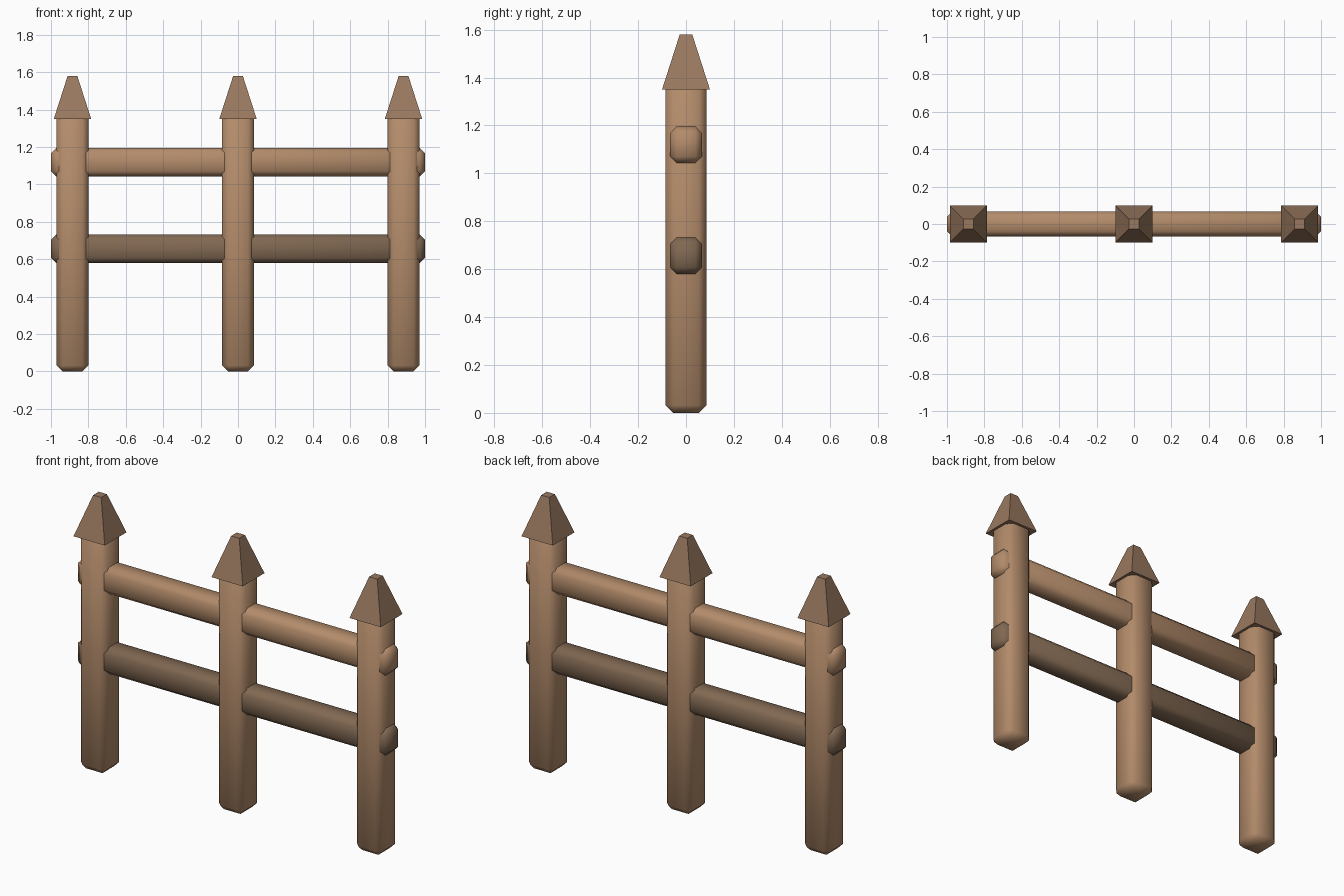
import bpy
import math

if "Cube" in bpy.data.objects:
    bpy.data.objects.remove(bpy.data.objects["Cube"])


def material(name, rgb):
    m = bpy.data.materials.new(name)
    m.diffuse_color = (*rgb, 1)
    m.use_nodes = True
    m.node_tree.nodes["Principled BSDF"].inputs["Base Color"].default_value = m.diffuse_color
    return m


WOOD = material("wood", (0.45, 0.26, 0.145))
DARK_WOOD = material("dark_wood", (0.22, 0.14, 0.085))
CAP_WOOD = material("cap_wood", (0.32, 0.19, 0.115))


def beam(name, centre, size, bevel, mat):
    """Chamfered timber with soft shading."""
    bpy.ops.mesh.primitive_cube_add(size=1, location=centre)
    ob = bpy.context.object
    ob.name = name
    ob.scale = size
    bpy.ops.object.transform_apply(location=False, rotation=False, scale=True)
    mod = ob.modifiers.new("chamfer", 'BEVEL')
    mod.width = bevel
    mod.segments = 1
    bpy.ops.object.modifier_apply(modifier=mod.name)
    bpy.ops.object.shade_smooth()
    ob.data.materials.append(mat)


def cap(name, x):
    """Flat-topped square pyramid."""
    z0, z1 = 1.35, 1.58
    bpy.ops.mesh.primitive_cone_add(
        vertices=4, radius1=0.1 * math.sqrt(2), radius2=0.026 * math.sqrt(2),
        depth=z1 - z0, location=(x, 0, (z0 + z1) / 2),
        rotation=(0, 0, math.pi / 4))
    ob = bpy.context.object
    ob.name = name
    ob.data.materials.append(CAP_WOOD)


# Posts with pointed caps
POST_TOP = 1.385
for side, x in (("left", -0.885), ("middle", 0), ("right", 0.885)):
    beam(f"{side}_post", (x, 0, POST_TOP / 2), (0.17, 0.17, POST_TOP), 0.032, WOOD)
    cap(f"{side}_post_cap", x)

# Rails running through all the posts
for level, z, mat in (("upper", 1.119, WOOD), ("lower", 0.656, DARK_WOOD)):
    beam(f"{level}_rail", (0, 0, z), (2, 0.134, 0.153), 0.028, mat)
